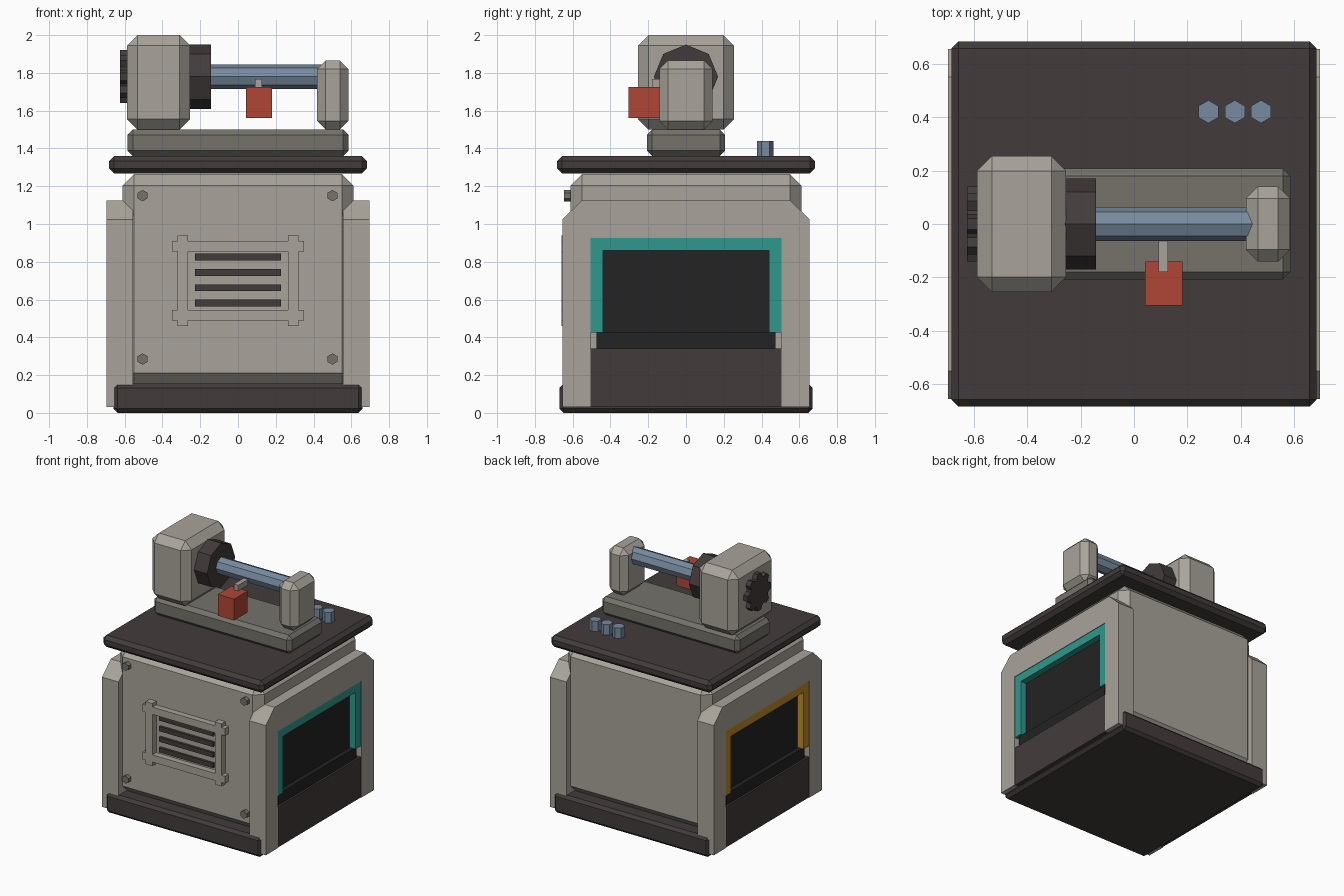
import bpy, bmesh, math
from mathutils import Matrix, Vector

if "Cube" in bpy.data.objects:
    bpy.data.objects.remove(bpy.data.objects["Cube"], do_unlink=True)


def material(name, hex_colour):
    # sRGB hex string to a linear flat material
    srgb = [int(hex_colour[i:i + 2], 16) / 255 for i in (0, 2, 4)]
    col = [c / 12.92 if c <= 0.04 else ((c + 0.055) / 1.055) ** 2.4 for c in srgb] + [1]
    m = bpy.data.materials.new(name)
    m.use_nodes = True
    m.diffuse_color = col
    bsdf = m.node_tree.nodes["Principled BSDF"]
    bsdf.inputs["Base Color"].default_value = col
    bsdf.inputs["Roughness"].default_value = 0.7
    return m


BEIGE = material("warm_grey", "a9a49b")
BED = material("dark_grey", "75726a")
BROWN = material("dark_brown", "433b3b")
BLACK = material("screen_black", "232323")
TEAL = material("teal", "2f998c")
AMBER = material("amber", "bd8a2a")
RED = material("red", "b04636")
STEEL = material("blue_steel", "778ba0")


def finish(name, bm, mat):
    bmesh.ops.recalc_face_normals(bm, faces=bm.faces)
    mesh = bpy.data.meshes.new(name)
    bm.to_mesh(mesh)
    bm.free()
    mesh.materials.append(mat)
    obj = bpy.data.objects.new(name, mesh)
    bpy.context.collection.objects.link(obj)
    return obj


def box(name, x, y, z, mat, bevel=0):
    # x, y, z are (low, high) ranges
    bm = bmesh.new()
    bmesh.ops.create_cube(bm, size=1)
    lo, hi = Vector((min(x), min(y), min(z))), Vector((max(x), max(y), max(z)))
    for v in bm.verts:
        v.co = (lo + hi) / 2 + v.co * (hi - lo)
    obj = finish(name, bm, mat)
    if bevel:
        mod = obj.modifiers.new("chamfer", "BEVEL")
        mod.width = bevel
        mod.segments = 1
    return obj


def prism(name, points, axis, start, end, mat, centre=(0, 0)):
    # extrude a closed 2D outline along an axis
    def place(p, d):
        a, b = p[0] + centre[0], p[1] + centre[1]
        return {"x": (d, a, b), "y": (a, d, b), "z": (a, b, d)}[axis]
    bm = bmesh.new()
    low = [bm.verts.new(place(p, start)) for p in points]
    high = [bm.verts.new(place(p, end)) for p in points]
    bm.faces.new(low)
    bm.faces.new(high)
    for i in range(len(points)):
        j = (i + 1) % len(points)
        bm.faces.new((low[i], low[j], high[j], high[i]))
    return finish(name, bm, mat)


def ring(sides, radius):
    # regular polygon with a corner pointing up
    angles = [math.tau * i / sides for i in range(sides)]
    return [(radius * math.sin(a), radius * math.cos(a)) for a in angles]


def mirrored(half):
    # close a right-hand half outline with its mirror image
    return half + [(-a, b) for a, b in reversed(half)]


# Cabinet
box("base_plinth", (-0.66, 0.66), (-0.67, 0.67), (0, 0.155), BROWN, 0.022)
box("cabinet_body", (-0.612, 0.612), (-0.612, 0.612), (0.15, 1.265), BEIGE, 0.062)
box("table_top", (-0.683, 0.683), (-0.683, 0.683), (1.268, 1.36), BROWN, 0.027)

# Side panels, each with a framed window above a kick plate
panel = mirrored([(0.505, 0.925), (0.505, 0.03), (0.655, 0.03), (0.655, 1.025), (0.55, 1.125)])
panel = [(0.505, 0.925), (0.505, 0.03), (0.655, 0.03), (0.655, 1.025), (0.55, 1.125),
         (-0.55, 1.125), (-0.655, 1.025), (-0.655, 0.03), (-0.505, 0.03), (-0.505, 0.925)]
frame = [(0.44, 0.86), (0.44, 0.425), (0.505, 0.425), (0.505, 0.925),
         (-0.505, 0.925), (-0.505, 0.425), (-0.44, 0.425), (-0.44, 0.86)]
for side, label, colour in ((1, "left", TEAL), (-1, "right", AMBER)):
    prism(label + "_side_panel", panel, "x", side * 0.555, side * 0.695, BEIGE)
    prism(label + "_window_frame", frame, "x", side * 0.6, side * 0.69, colour)
    box(label + "_window", (side * 0.6, side * 0.64), (-0.44, 0.44), (0.425, 0.86), BLACK)
    box(label + "_window_sill", (side * 0.6, side * 0.675), (-0.475, 0.475), (0.34, 0.425), BLACK)
    box(label + "_kick_plate", (side * 0.56, side * 0.69), (-0.505, 0.505), (0.03, 0.34), BROWN)

# Front grille: crossed bars around four slats
for z in (0.517, 0.883):
    box("grille_rail", (-0.35, 0.35), (-0.658, -0.6), (z - 0.028, z + 0.028), BEIGE)
for x in (-0.293, 0.293):
    box("grille_post", (x - 0.028, x + 0.028), (-0.66, -0.6), (0.46, 0.94), BEIGE)
for i in range(4):
    z = 0.582 + 0.081 * i
    box("grille_slat", (-0.228, 0.228), (-0.63, -0.6), (z - 0.018, z + 0.018), BROWN)

# Corner bolts on the front
for x in (-0.505, 0.5):
    for z in (0.285, 1.15):
        prism("front_bolt", ring(6, 0.03), "y", -0.645, -0.6, BED, (x, z))

# Lathe bed and the two stocks
box("lathe_bed", (-0.585, 0.585), (-0.207, 0.207), (1.36, 1.5), BED, 0.028)
box("headstock", (-0.587, -0.254), (-0.254, 0.254), (1.5, 2.0), BEIGE, 0.055)
box("tailstock", (0.419, 0.584), (-0.141, 0.141), (1.5, 1.865), BEIGE, 0.045)

# Spindle parts share one axis
AXIS = (0, 1.78)
prism("chuck", ring(8, 0.17), "x", -0.26, -0.143, BROWN, AXIS)
prism("workpiece_rod", ring(8, 0.064), "x", -0.15, 0.47, STEEL, AXIS)

# Toothed wheel on the outside of the headstock
gear = []
for i in range(8):
    for step, radius in ((-0.32, 0.112), (-0.14, 0.142), (0.14, 0.142), (0.32, 0.112)):
        a = math.tau * i / 8 + step
        gear.append((radius * math.sin(a), radius * math.cos(a)))
prism("drive_gear", gear, "x", -0.624, -0.58, BROWN, AXIS)

# Cutting tool
box("tool_carriage", (0.042, 0.181), (-0.305, -0.141), (1.56, 1.724), RED)
box("cutting_tool", (0.091, 0.128), (-0.18, -0.06), (1.724, 1.768), BEIGE)

# Control knobs at the back of the table
for x in (0.278, 0.377, 0.475):
    prism("control_knob", ring(6, 0.043), "z", 1.355, 1.44, STEEL, (x, 0.42))
